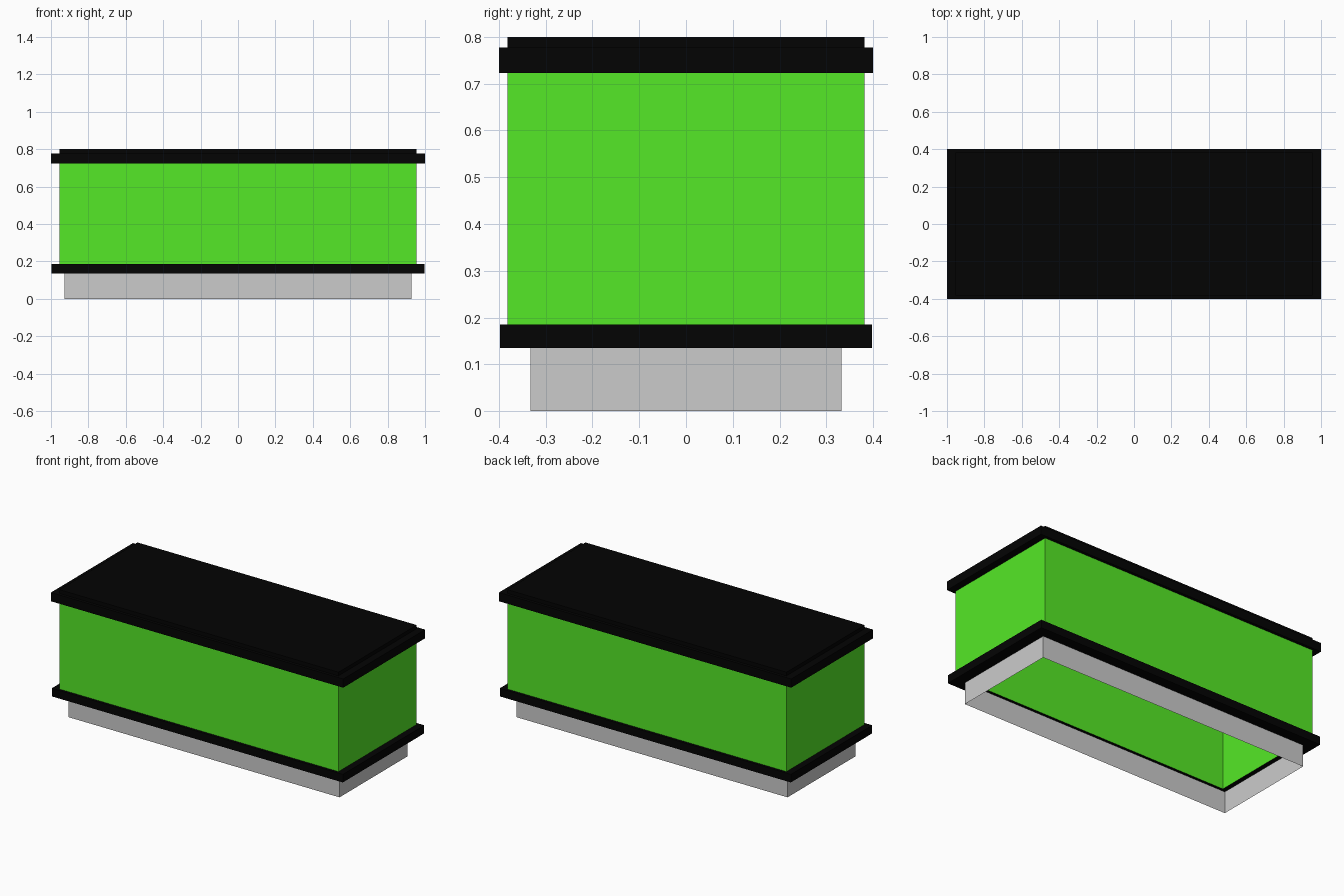
import bpy, bmesh

if "Cube" in bpy.data.objects:
    bpy.data.objects.remove(bpy.data.objects["Cube"])


def material(name, rgb):
    m = bpy.data.materials.new(name)
    m.diffuse_color = (*rgb, 1.0)
    m.use_nodes = True
    m.node_tree.nodes["Principled BSDF"].inputs["Base Color"].default_value = m.diffuse_color
    return m


def shell(name, profile, mat=None, cap=False):
    """Rectangular sheet skin through (half_x, half_y, z) rings, bottom to top."""
    bm = bmesh.new()
    rings = [[bm.verts.new((sx * hx, sy * hy, z))
              for sx, sy in ((-1, -1), (1, -1), (1, 1), (-1, 1))]
             for hx, hy, z in profile]
    for low, high in zip(rings, rings[1:]):
        for i in range(4):
            j = (i + 1) % 4
            bm.faces.new((low[i], low[j], high[j], high[i]))
    if cap:
        bm.faces.new(rings[-1])
    mesh = bpy.data.meshes.new(name)
    bm.to_mesh(mesh)
    bm.free()
    obj = bpy.data.objects.new(name, mesh)
    bpy.context.collection.objects.link(obj)
    if mat:
        mesh.materials.append(mat)
    return obj


green = material("green", (0.09, 0.81, 0.02))
black = material("black", (0.001, 0.001, 0.001))

BASE = (0.928, 0.333)
BODY = (0.955, 0.382)
LOWER = (0.996, 0.398)
UPPER = (1.0, 0.4)

# Open plinth
shell("base_plinth", [(*BASE, 0.0), (*BASE, 0.135)])

# Projecting lower trim
shell("lower_trim", [(*BASE, 0.135), (*LOWER, 0.135),
                     (*LOWER, 0.185), (*BODY, 0.185)], black)

# Body walls
shell("body_walls", [(*BODY, 0.185), (*BODY, 0.723)], green)

# Projecting upper trim with the stepped lid
shell("lid", [(*BODY, 0.723), (*UPPER, 0.723), (*UPPER, 0.777),
              (*BODY, 0.777), (*BODY, 0.80)], black, cap=True)
